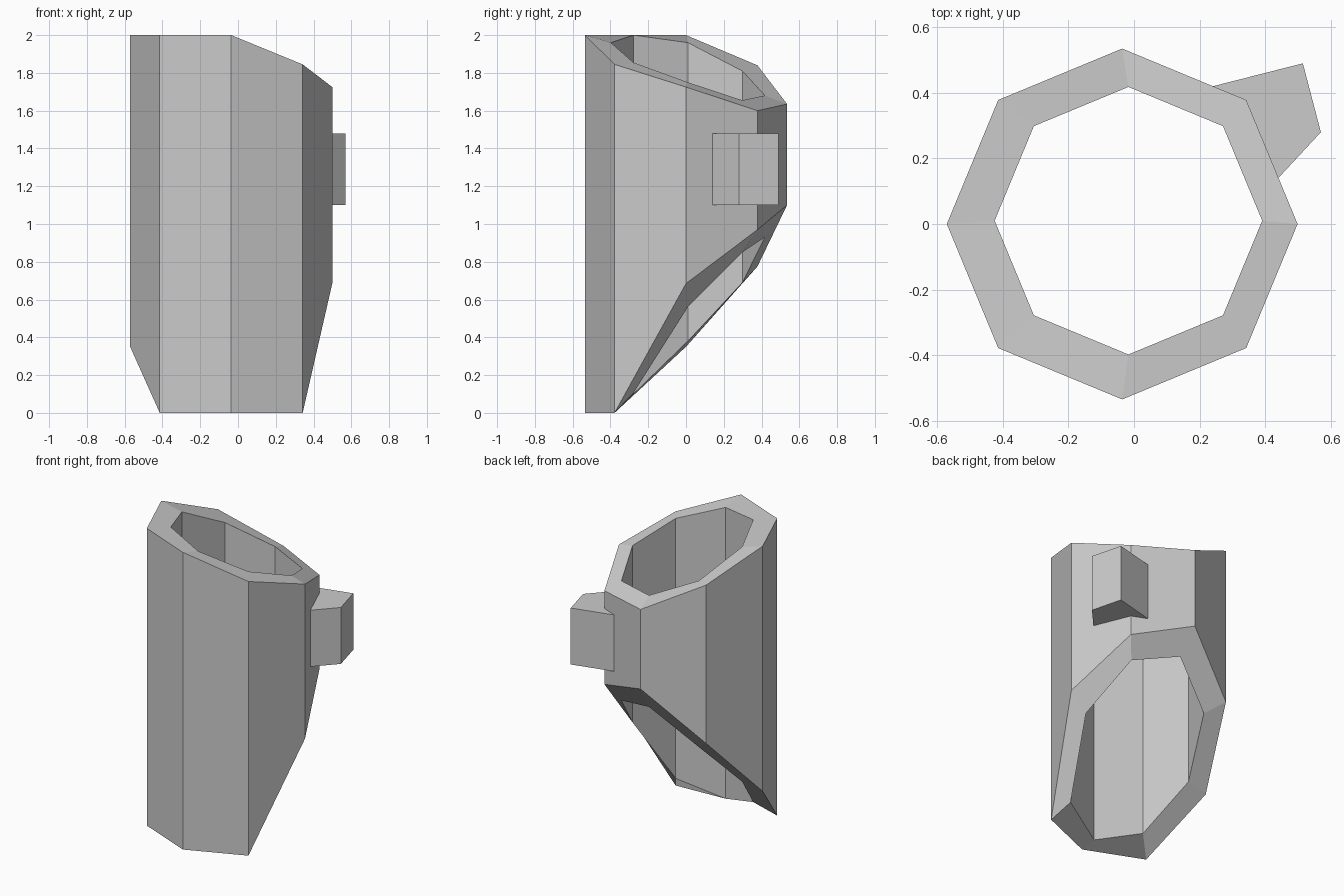
import bpy, bmesh
from math import cos, sin, pi

cube = bpy.data.objects.get("Cube")
if cube:
    bpy.data.objects.remove(cube, do_unlink=True)

# One plain grey for everything
grey = bpy.data.materials.new("plain grey")
grey.use_nodes = True
grey.diffuse_color = (0.6, 0.6, 0.6, 1)
grey.node_tree.nodes["Principled BSDF"].inputs["Base Color"].default_value = (0.6, 0.6, 0.6, 1)


def add_object(name, bm):
    bmesh.ops.recalc_face_normals(bm, faces=bm.faces)
    mesh = bpy.data.meshes.new(name)
    bm.to_mesh(mesh)
    bm.free()
    mesh.materials.append(grey)
    obj = bpy.data.objects.new(name, mesh)
    bpy.context.collection.objects.link(obj)
    return obj


def ring(bm, cx, cy, radius, heights):
    """Octagon seen from above, each corner at its own height, from +x counter-clockwise."""
    return [bm.verts.new((cx + radius * cos(i * pi / 4), cy + radius * sin(i * pi / 4), z))
            for i, z in enumerate(heights)]


def bridge(bm, a, b):
    n = len(a)
    for i in range(n):
        j = (i + 1) % n
        bm.faces.new((a[i], a[j], b[j], b[i]))


# Hollow eight-sided sleeve with slanted rims
bm = bmesh.new()
outer, inner = (-0.036, 0.0, 0.535), (-0.017, 0.01, 0.408)
loops = [
    ring(bm, *outer, (0.685, 0.97, 1.10, 0.775, 0.35, 0, 0, 0)),
    ring(bm, *outer, (1.725, 1.60, 1.635, 1.84, 2.0, 2.0, 2.0, 1.845)),
    ring(bm, *inner, (1.75, 1.655, 1.68, 1.81, 1.96, 2.0, 1.96, 1.855)),
    ring(bm, *inner, (0.56, 0.85, 0.93, 0.69, 0.38, 0.10, 0, 0.105)),
]
for k in range(4):
    bridge(bm, loops[k], loops[(k + 1) % 4])
add_object("sleeve", bm)

# Small block on the back left corner, sunk into the wall
bm = bmesh.new()
outline = [(0.24, 0.42), (0.44, 0.14), (0.57, 0.28), (0.515, 0.49)]
low, high = [[bm.verts.new((x, y, z)) for x, y in outline] for z in (1.10, 1.48)]
bridge(bm, low, high)
bm.faces.new(low)
bm.faces.new(high)
add_object("side_block", bm)
